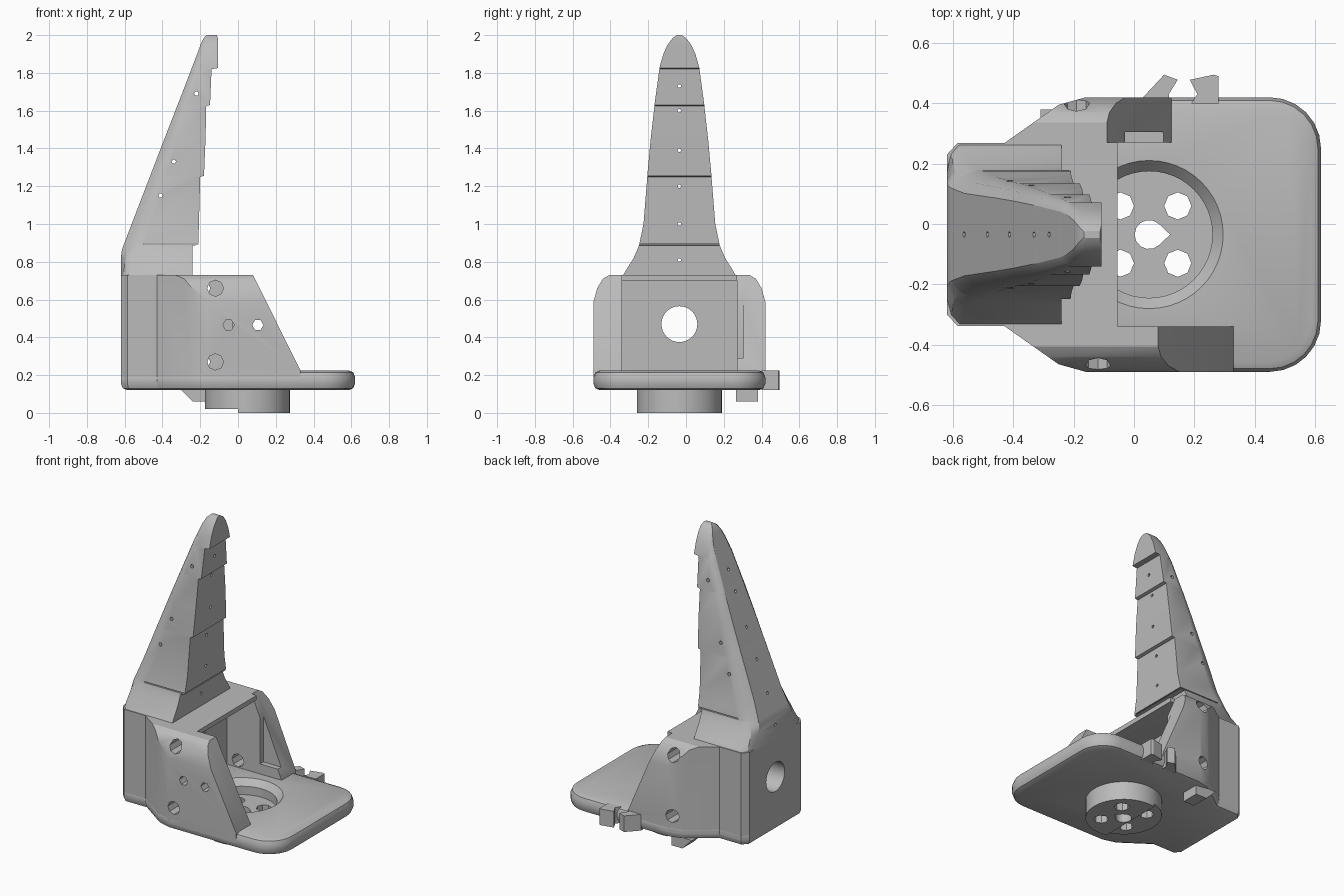
import bpy, bmesh, math
from mathutils import Vector

cube = bpy.data.objects.get("Cube")
if cube:
    bpy.data.objects.remove(cube, do_unlink=True)

grey = bpy.data.materials.new("mid grey")
grey.use_nodes = True
grey.diffuse_color = (0.5, 0.5, 0.5, 1)
grey.node_tree.nodes["Principled BSDF"].inputs["Base Color"].default_value = (0.5, 0.5, 0.5, 1)

CY = -0.035   # symmetry plane in y
HUB = 0.05    # hub centre in x
AXES = {"x": lambda a, b, h: (h, a, b), "y": lambda a, b, h: (a, h, b), "z": lambda a, b, h: (a, b, h)}


def finish(name, bm):
    bmesh.ops.recalc_face_normals(bm, faces=bm.faces)
    mesh = bpy.data.meshes.new(name)
    bm.to_mesh(mesh)
    bm.free()
    mesh.materials.append(grey)
    ob = bpy.data.objects.new(name, mesh)
    bpy.context.collection.objects.link(ob)
    return ob


def loft(name, rings):
    bm = bmesh.new()
    loops = [[bm.verts.new(p) for p in ring] for ring in rings]
    for low, high in zip(loops, loops[1:]):
        for i in range(len(low)):
            j = (i + 1) % len(low)
            bm.faces.new((low[i], low[j], high[j], high[i]))
    bm.faces.new(loops[0])
    bm.faces.new(loops[-1])
    return finish(name, bm)


def prism(name, pts, axis, lo, hi):
    return loft(name, [[AXES[axis](a, b, h) for a, b in pts] for h in (lo, hi)])


def box(name, x, y, z):
    return prism(name, [(x[0], y[0]), (x[1], y[0]), (x[1], y[1]), (x[0], y[1])], "z", *z)


def rod(name, axis, a, b, r, lo, hi, sides=24):
    angles = [2 * math.pi * i / sides for i in range(sides)]
    return prism(name, [(a + r * math.cos(t), b + r * math.sin(t)) for t in angles], axis, lo, hi)


def boolean(ob, tool, operation="DIFFERENCE"):
    tool.hide_render = True
    mod = ob.modifiers.new("cut", "BOOLEAN")
    mod.object, mod.operation, mod.solver = tool, operation, "EXACT"
    bpy.context.view_layer.objects.active = ob
    bpy.ops.object.modifier_apply(modifier=mod.name)
    bpy.data.objects.remove(tool, do_unlink=True)


def bevel(ob, width, segments, rule):
    bm = bmesh.new()
    bm.from_mesh(ob.data)
    edges = [e for e in bm.edges if rule(e.verts[0].co, e.verts[1].co)]
    bmesh.ops.bevel(bm, geom=edges, offset=width, segments=segments, profile=0.5, affect="EDGES")
    bm.to_mesh(ob.data)
    bm.free()


def mirrored(half):
    return [(x, CY - w) for x, w in half] + [(x, CY + w) for x, w in reversed(half)]


def upright(a, b):
    return abs(a.z - b.z) > 0.05


# Base plate with rounded front corners and soft rim
back = [(-0.62, 0.265), (-0.585, 0.303), (-0.43, 0.303), (-0.25, 0.43), (-0.16, 0.455)]
plate = prism("base_plate", mirrored(back + [(0.62, 0.455)]), "z", 0.12, 0.225)
bevel(plate, 0.17, 6, lambda a, b: upright(a, b) and a.x > 0.5)
bevel(plate, 0.035, 2, lambda a, b: abs(a.z - b.z) < 0.001)

# Hub under the plate, dish and mounting holes
hub = rod("hub", "z", HUB, CY, 0.225, 0, 0.15, 48)
boolean(hub, box("step", (-0.4, 0), (-0.5, 0.5), (-0.1, 0.02)))
boolean(plate, hub, "UNION")
dish = loft("dish", [[(HUB + r * math.cos(t * math.pi / 24), CY + r * math.sin(t * math.pi / 24), z)
                      for t in range(48)] for r, z in ((0.21, 0.13), (0.21, 0.185), (0.25, 0.23))])
boolean(plate, dish)
for sx in (-1, 1):
    for sy in (-1, 1):
        boolean(plate, rod("screw", "z", HUB + sx * 0.095, CY + sy * 0.095, 0.045, -0.1, 0.3, 8))
r = 0.048
drop = [(HUB + r * math.cos(t), CY + r * math.sin(t)) for t in [math.radians(45 + 27 * i) for i in range(11)]]
boolean(plate, prism("shaft", drop + [(HUB + 0.07, CY)], "z", -0.1, 0.3))

# Housing: footprint intersected with an end profile
housing = prism("housing", mirrored(back + [(0.33, 0.455)]), "z", 0.16, 0.73)
end = [(0.46, 0.1), (0.46, 0.57), (0.435, 0.66), (0.405, 0.71), (0.37, 0.731)]
outline = [(CY - w, z) for w, z in end] + [(CY + w, z) for w, z in reversed(end)]
boolean(housing, prism("end_profile", outline, "x", -1, 1), "INTERSECT")

# Motor bay, open at the front and on top past the overhang
boolean(housing, box("bay", (-0.27, 0.8), (-0.34, 0.27), (0.05, 0.7)))
boolean(housing, box("bay_top", (-0.055, 0.8), (-0.34, 0.27), (0.05, 1)))

# Sloped front edges of the two cheeks
for top, foot, lo, hi in ((0.08, 0.33, -0.8, -0.3), (-0.09, 0.125, 0.27, 0.8)):
    slope = [(top - 0.035, 0.8), (top, 0.73), (foot, 0.225), (foot, 0.1), (0.8, 0.1), (0.8, 0.8)]
    boolean(housing, prism("slope", slope, "y", lo, hi))
boolean(housing, box("pocket", (-0.03, 0.1), (0.2, 0.305), (0.29, 0.65)))

# Cheek and back holes
for z in (0.27, 0.66):
    boolean(housing, rod("right_screw", "y", -0.12, z, 0.043, -0.6, -0.3, 8))
    boolean(housing, rod("left_screw", "y", -0.19, z, 0.043, 0.2, 0.6, 8))
for x in (-0.05, 0.105):
    boolean(housing, rod("hex_hole", "y", x, 0.465, 0.03, -0.6, -0.3, 6))
boolean(housing, rod("back_hole", "x", CY, 0.47, 0.095, -0.8, 0, 32))

# Finger: (height, back x, front x, half width), stepped on its front
steps = [(0.72, -0.62, -0.24, 0.303), (0.76, -0.62, -0.24, 0.28), (0.82, -0.62, -0.24, 0.242),
         (0.86, -0.615, -0.24, 0.225), (0.885, -0.607, -0.24, 0.214), (0.89, -0.605, -0.21, 0.213),
         (1.0, -0.563, -0.207, 0.19), (1.25, -0.467, -0.2, 0.17), (1.255, -0.465, -0.18, 0.17),
         (1.45, -0.39, -0.172, 0.152), (1.625, -0.322, -0.168, 0.132), (1.63, -0.32, -0.148, 0.132),
         (1.82, -0.247, -0.14, 0.106), (1.825, -0.245, -0.107, 0.106), (1.9, -0.216, -0.107, 0.085),
         (1.95, -0.198, -0.107, 0.062), (1.985, -0.182, -0.107, 0.035), (2.0, -0.165, -0.112, 0.012)]
rings = []
for z, xb, xf, w in steps:
    d = xf - xb
    c = min(0.04 + max(0, z - 0.73) * 0.3, d * 0.3)
    half = [(xb, w * 0.72), (xb + c * 0.35, w * 0.9), (xb + c, w), (xf, w)]
    rings.append([(x, y, z) for x, y in mirrored(half)])
finger = loft("finger", rings)

# Thin joint slit and cord holes in the finger
boolean(finger, box("slit", (-0.5, -0.1), (-0.6, 0.6), (0.892, 0.898)))
for z in (0.81, 1.0, 1.2, 1.39, 1.6, 1.73):
    boolean(finger, rod("cord_hole", "x", CY, z, 0.01, -0.8, 0, 6))
for x, z in ((-0.22, 1.69), (-0.34, 1.33), (-0.41, 1.15)):
    boolean(finger, rod("pin_hole", "y", x, z, 0.012, -0.6, 0.6, 6))

# Cable clip on the left edge and wedge beneath the plate
prism("clip_back", [(0.03, 0.4), (0.03, 0.42), (0.1, 0.495), (0.145, 0.478), (0.115, 0.43), (0.12, 0.4)],
      "z", 0.12, 0.225)
prism("clip_front", [(0.28, 0.4), (0.28, 0.49), (0.265, 0.495), (0.185, 0.478), (0.21, 0.43), (0.19, 0.4)],
      "z", 0.12, 0.225)
prism("under_wedge", [(-0.31, 0.13), (-0.24, 0.06), (-0.16, 0.06), (-0.16, 0.13)], "y", 0.265, 0.38)

# Smooth shading with crisp edges
bpy.ops.object.select_all(action="DESELECT")
for ob in bpy.context.collection.objects:
    if ob.type == "MESH" and grey.name in ob.data.materials:
        ob.select_set(True)
        bpy.context.view_layer.objects.active = ob
bpy.ops.object.shade_smooth_by_angle(angle=math.radians(30))
